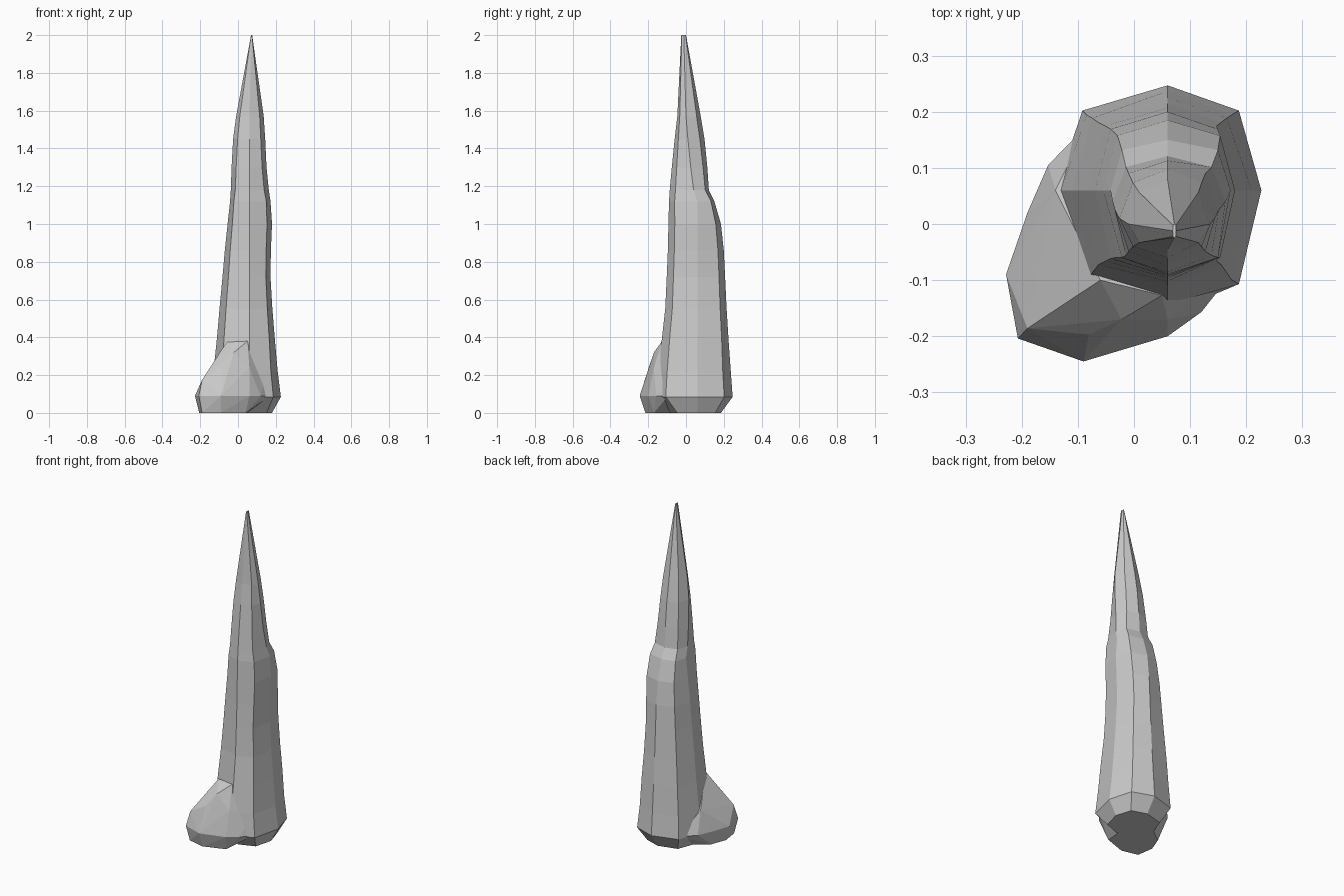
import bpy, bmesh

def finish(bm, name):
    bmesh.ops.recalc_face_normals(bm, faces=bm.faces)
    me = bpy.data.meshes.new(name)
    bm.to_mesh(me)
    bm.free()
    ob = bpy.data.objects.new(name, me)
    bpy.context.collection.objects.link(ob)
    return ob

def octagon(x0, x1, y0, y1, cx, cy, k):
    # uneven eight-sided ring around an off-centre axis
    dirs = [(1, 0), (k, k), (0, 1), (-k, k), (-1, 0), (-k, -k), (0, -1), (k, -k)]
    return [(cx + u * (x1 - cx if u > 0 else cx - x0),
             cy + v * (y1 - cy if v > 0 else cy - y0)) for u, v in dirs]

# Spire: z, x min, x max, y min, y max, axis y, corner fullness
rings = [
    (0.00, -0.09, 0.18, -0.08, 0.185, 0.06, .76),
    (0.085, -0.14, 0.227, -0.16, 0.247, 0.06, .76),
    (0.22, -0.13, 0.21, -0.15, 0.237, 0.06, .76),
    (0.39, -0.112, 0.195, -0.128, 0.225, 0.06, .78),
    (0.55, -0.098, 0.182, -0.11, 0.215, 0.06, .78),
    (0.72, -0.082, 0.172, -0.102, 0.207, 0.06, .78),
    (0.86, -0.07, 0.174, -0.096, 0.20, 0.06, .78),
    (1.00, -0.055, 0.18, -0.093, 0.185, 0.06, .78),
    (1.12, -0.042, 0.172, -0.09, 0.15, 0.06, .80),
    (1.18, -0.038, 0.163, -0.086, 0.121, 0.04, .76),
    (1.30, -0.034, 0.151, -0.075, 0.113, 0.025, .74),
    (1.45, -0.026, 0.144, -0.06, 0.098, 0.01, .72),
    (1.57, -0.01, 0.136, -0.046, 0.078, 0.0, .72),
    (2.00, 0.069, 0.075, -0.025, 0.0, -0.012, .8),
]
bm = bmesh.new()
loops = []
for z, x0, x1, y0, y1, cy, k in rings:
    cx = 0.06 if z < 1.9 else 0.072
    loops.append([bm.verts.new((x, y, z)) for x, y in octagon(x0, x1, y0, y1, cx, cy, k)])
for a, b in zip(loops, loops[1:]):
    for i in range(8):
        j = (i + 1) % 8
        bm.faces.new((a[i], a[j], b[j], b[i]))
bm.faces.new(loops[0][::-1])
bm.faces.new(loops[-1])
spire = finish(bm, "stalagmite")

# Foot: faceted lump spreading to the front left
base = [(-.205, -.09), (-.19, -.19), (-.09, -.215), (.04, -.17), (.05, -.05), (-.09, .06), (-.17, 0)]
rim = [(-.228, -.09), (-.207, -.204), (-.09, -.245), (.06, -.2), (.12, -.157),
       (.17, -.094), (.06, .06), (-.08, .18), (-.153, .105), (-.19, .02)]
crown = [(-.19, -.186, .175), (-.08, -.197, .24), (-.022, -.17, .32), (-.06, -.1, .375),
         (.05, -.127, .38), (-.13, -.09, .23), (-.14, .06, .22), (.06, -.17, .24), (.16, -.07, .22)]
bm = bmesh.new()
for p in [(x, y, 0) for x, y in base] + [(x, y, .09) for x, y in rim] + crown:
    bm.verts.new(p)
hull = bmesh.ops.convex_hull(bm, input=bm.verts)
bmesh.ops.delete(bm, geom=list({g for g in hull["geom_interior"] if isinstance(g, bmesh.types.BMVert)}), context='VERTS')
foot = finish(bm, "foot_cutter")
foot.hide_render = True

# Fuse foot and spire into one rock
mod = spire.modifiers.new("fuse", 'BOOLEAN')
mod.operation = 'UNION'
mod.solver = 'EXACT'
mod.object = foot
bpy.context.view_layer.objects.active = spire
bpy.ops.object.modifier_apply(modifier=mod.name)
bpy.data.objects.remove(foot)
